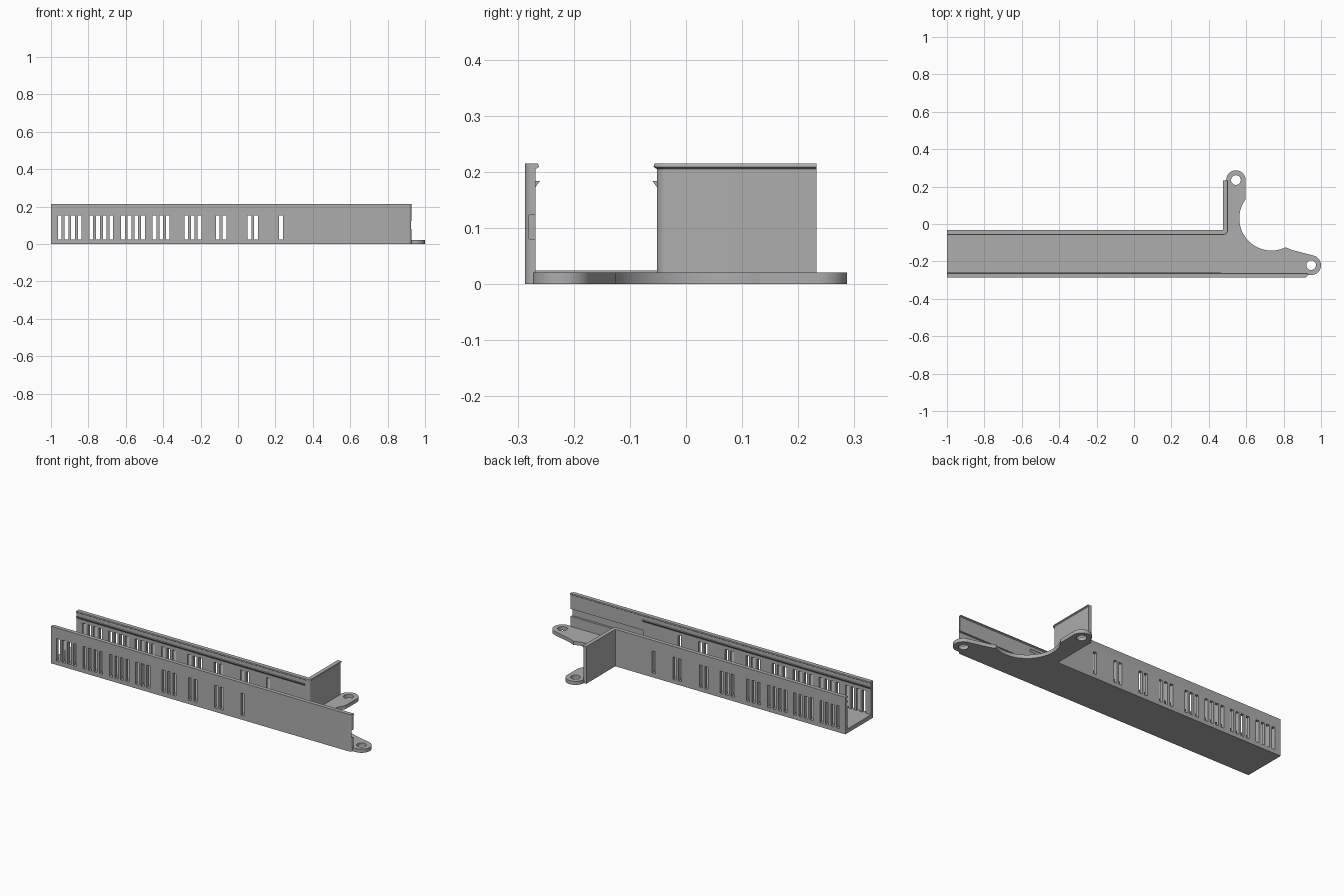
import bpy, bmesh
from math import sin, cos, radians

if "Cube" in bpy.data.objects:
    bpy.data.objects.remove(bpy.data.objects["Cube"])

grey = bpy.data.materials.new("plain grey")
grey.use_nodes = True
COLOUR = (0.42, 0.42, 0.42, 1)
grey.diffuse_color = COLOUR
grey.node_tree.nodes["Principled BSDF"].inputs["Base Color"].default_value = COLOUR


def finish(name, bm):
    bmesh.ops.recalc_face_normals(bm, faces=bm.faces)
    mesh = bpy.data.meshes.new(name)
    bm.to_mesh(mesh)
    bm.free()
    mesh.materials.append(grey)
    obj = bpy.data.objects.new(name, mesh)
    bpy.context.collection.objects.link(obj)
    return obj


def arc(cx, cy, r, start, end, steps=12):
    angles = [radians(start + (end - start) * i / steps) for i in range(steps + 1)]
    return [(cx + r * cos(a), cy + r * sin(a)) for a in angles]


def add_prism(bm, outline, z0, z1):
    face = bm.faces.new([bm.verts.new((x, y, z0)) for x, y in outline])
    new = bmesh.ops.extrude_face_region(bm, geom=[face])["geom"]
    bmesh.ops.translate(bm, vec=(0, 0, z1 - z0),
                        verts=[v for v in new if isinstance(v, bmesh.types.BMVert)])


def add_box(bm, x0, x1, y0, y1, z0, z1):
    add_prism(bm, [(x0, y0), (x1, y0), (x1, y1), (x0, y1)], z0, z1)


def sweep(bm, profile, path):
    """Sweep (offset, z) points along path stations (x, y, normal x, normal y)."""
    rings = [[bm.verts.new((x + nx * d, y + ny * d, z)) for d, z in profile]
             for x, y, nx, ny in path]
    n = len(profile)
    for a, b in zip(rings, rings[1:]):
        for i in range(n):
            j = (i + 1) % n
            bm.faces.new((a[i], a[j], b[j], b[i]))
    bm.faces.new(rings[0])
    bm.faces.new(rings[-1][::-1])


def cut(obj, cutter):
    mod = obj.modifiers.new("cut", 'BOOLEAN')
    mod.operation = 'DIFFERENCE'
    mod.solver = 'EXACT'
    mod.object = cutter
    bpy.context.view_layer.update()
    bpy.context.view_layer.objects.active = obj
    bpy.ops.object.modifier_apply(modifier=mod.name)


# Wall section with a small hooked lip along the top of the inner side
T, H = 0.019, 0.215
WALL = [(-T, 0), (0, 0), (0, 0.205), (0.006, 0.209), (0.004, H), (-T, H)]
RIDGE = [(-0.002, 0.184), (0.008, 0.184), (0.0, 0.173), (-0.002, 0.173)]
FRONT_Y, BACK_Y, FLOOR_END = -0.268, -0.052, 0.465

# Front wall with a rounded outer corner at its free end
bm = bmesh.new()
sweep(bm, WALL, [(-1, FRONT_Y, 0, 1), (0.928, FRONT_Y, 0, 1)])
corner = [e for e in bm.edges
          if all(v.co.x > 0.9 and v.co.y < FRONT_Y - 0.01 for v in e.verts)]
bmesh.ops.bevel(bm, geom=corner, offset=0.016, segments=5, profile=0.5, affect='EDGES')
front_wall = finish("front_wall", bm)

# Back wall that bends round into the side wing
R = 0.02
bend = [(x, y, (x - 0.476) / R, (y - BACK_Y - R) / R)
        for x, y in arc(0.476, BACK_Y + R, R, -90, 0, 8)]
bm = bmesh.new()
sweep(bm, WALL, [(-1, BACK_Y, 0, -1)] + bend + [(0.476 + R, 0.233, 1, 0)])
back_wall = finish("back_wall_and_wing", bm)

# Snap ridges below the lips
for name, y, n in (("front_ridge", FRONT_Y, 1), ("back_ridge", BACK_Y, -1)):
    bm = bmesh.new()
    sweep(bm, RIDGE, [(-1, y, 0, n), (FLOOR_END, y, 0, n)])
    finish(name, bm)

# Channel floor
bm = bmesh.new()
add_box(bm, -1, FLOOR_END, FRONT_Y, BACK_Y, 0, 0.024)
finish("channel_floor", bm)

# Mounting plate with two ears and a round bite
EARS = [(0.545, 0.235), (0.947, -0.22)]
outline = arc(*EARS[0], 0.052, 180, 0, 20)
outline += arc(0.735, 0.03, 0.172, 144, 296, 32)
outline += [(0.845, -0.139)]
outline += arc(*EARS[1], 0.053, 75, -90, 20)
outline += [(FLOOR_END, -0.273), (FLOOR_END, -0.05), (0.493, -0.04)]
bm = bmesh.new()
add_prism(bm, outline, 0, 0.021)
plate = finish("mounting_plate", bm)

# Ear holes
bm = bmesh.new()
for x, y in EARS:
    add_prism(bm, arc(x, y, 0.026, 0, 345, 23), -0.1, 0.1)
holes = finish("hole_cutter", bm)

# Vent slots through both walls, thinning out along the channel
bm = bmesh.new()
for group, count in enumerate((4, 4, 4, 3, 3, 2, 2, 1)):
    for i in range(count):
        x = -0.953 + 0.169 * group + 0.0355 * i
        add_box(bm, x - 0.01, x + 0.01, -0.4, 0, 0.024, 0.153)
slots = finish("slot_cutter", bm)

# Groove in the inner face of the front wall
bm = bmesh.new()
add_box(bm, FLOOR_END, 1.1, -0.28, -0.2, 0.08, 0.123)
groove = finish("groove_cutter", bm)

cut(front_wall, slots)
cut(front_wall, groove)
cut(back_wall, slots)
cut(plate, holes)
for cutter in (slots, groove, holes):
    bpy.data.objects.remove(cutter)

# Smooth the curved corners and keep the edges sharp
bpy.ops.object.select_all(action='DESELECT')
for obj in (front_wall, back_wall, plate):
    obj.select_set(True)
bpy.context.view_layer.objects.active = plate
bpy.ops.object.shade_smooth_by_angle(angle=radians(30))
